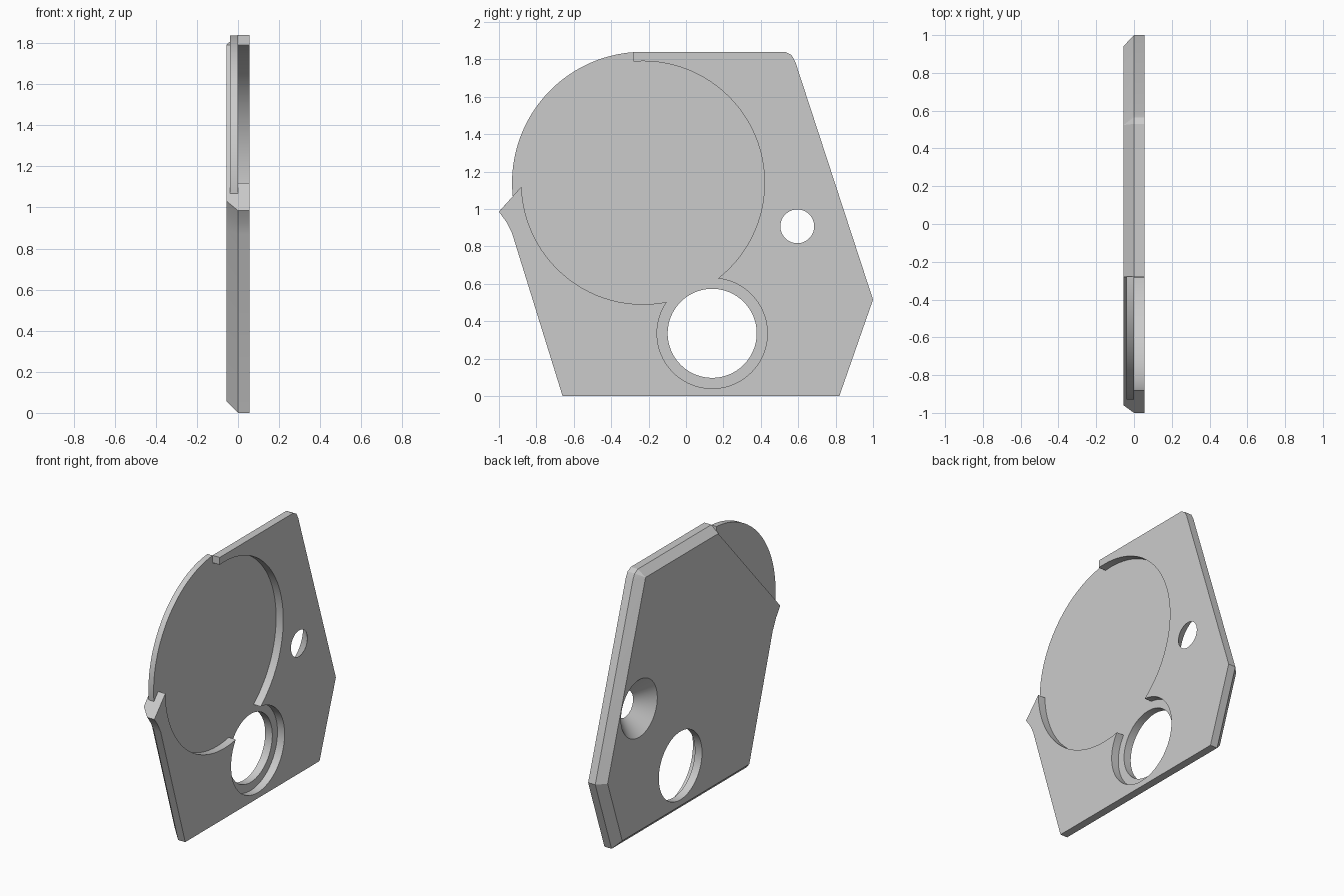
import bpy, bmesh
from math import sin, cos, radians, tau

if "Cube" in bpy.data.objects:
    bpy.data.objects.remove(bpy.data.objects["Cube"], do_unlink=True)

HALF = 0.055          # half the plate thickness
DISC = (-0.23, 1.14)  # centre of the large round recess (y, z)
BORE = (0.14, 0.335)  # centre of the large hole
SCREW = (0.595, 0.907)  # centre of the countersunk hole

grey = bpy.data.materials.new("light_grey")
grey.use_nodes = True
grey.diffuse_color = (0.6, 0.6, 0.6, 1)
grey.node_tree.nodes["Principled BSDF"].inputs["Base Color"].default_value = (0.6, 0.6, 0.6, 1)


def loft(name, sections):
    """Solid through matching (x, [(y, z), ...]) sections."""
    bm = bmesh.new()
    loops = [[bm.verts.new((x, y, z)) for y, z in pts] for x, pts in sections]
    for a, b in zip(loops, loops[1:]):
        for i in range(len(a)):
            j = (i + 1) % len(a)
            bm.faces.new((a[i], a[j], b[j], b[i]))
    bm.faces.new(loops[0])
    bm.faces.new(loops[-1])
    bmesh.ops.remove_doubles(bm, verts=bm.verts, dist=1e-5)
    bmesh.ops.recalc_face_normals(bm, faces=bm.faces)
    mesh = bpy.data.meshes.new(name)
    bm.to_mesh(mesh)
    bm.free()
    mesh.materials.append(grey)
    obj = bpy.data.objects.new(name, mesh)
    bpy.context.collection.objects.link(obj)
    return obj


def arc(centre, r, start=0, end=360, n=96):
    steps = n if end - start == 360 else n + 1
    angles = [radians(start + (end - start) * i / n) for i in range(steps)]
    return [(centre[0] + r * cos(a), centre[1] + r * sin(a)) for a in angles]


def round_cutter(name, centre, x0, r0, x1, r1):
    return loft(name, [(x0, arc(centre, r0)), (x1, arc(centre, r1))])


def combine(target, other, operation):
    mod = target.modifiers.new(other.name, "BOOLEAN")
    mod.operation, mod.object, mod.solver = operation, other, "EXACT"
    bpy.context.view_layer.objects.active = target
    bpy.ops.object.modifier_apply(modifier=mod.name)
    bpy.data.objects.remove(other, do_unlink=True)


# Plate outline, and the smaller outline at the foot of its chamfer
outline = [(-.66, 0), (.82, 0), (1, .515), (.585, 1.785), (.565, 1.822), (.53, 1.84),
           (-.28, 1.84), (-.28, 1.79), (-1, .985), (-.96, .93), (-.93, .87)]
inner = [(-.619, .055), (.781, .055), (.942, .515), (.524, 1.794), (.524, 1.794), (.524, 1.794),
         (-.28, 1.794), (-.28, 1.79), (-.96, 1.03), (-.915, .965), (-.877, .886)]
plate = loft("cover_plate", [(HALF, outline), (0, outline), (-HALF, inner)])

# Recesses on the +x face, through hole and countersunk hole
combine(plate, round_cutter("disc_recess", DISC, 0, .65, .2, .65), "DIFFERENCE")
combine(plate, round_cutter("bore_recess", BORE, 0, .295, .2, .295), "DIFFERENCE")
combine(plate, round_cutter("bore", BORE, -.2, .238, .2, .238), "DIFFERENCE")
combine(plate, round_cutter("countersink", SCREW, -.155, .3, .145, 0.0005), "DIFFERENCE")

# Thin round lip that carries the recess floor past the slanted edge
lip_shape = arc(DISC, .7, 94, 186.3, 40) + [(-.8, 1.0), (-.27, 1.7)]
lip = loft("round_lip", [(-.04, lip_shape), (0, lip_shape)])
combine(plate, lip, "UNION")

bpy.ops.object.select_all(action="DESELECT")
plate.select_set(True)
bpy.context.view_layer.objects.active = plate
bpy.ops.object.shade_smooth_by_angle(angle=radians(20))
